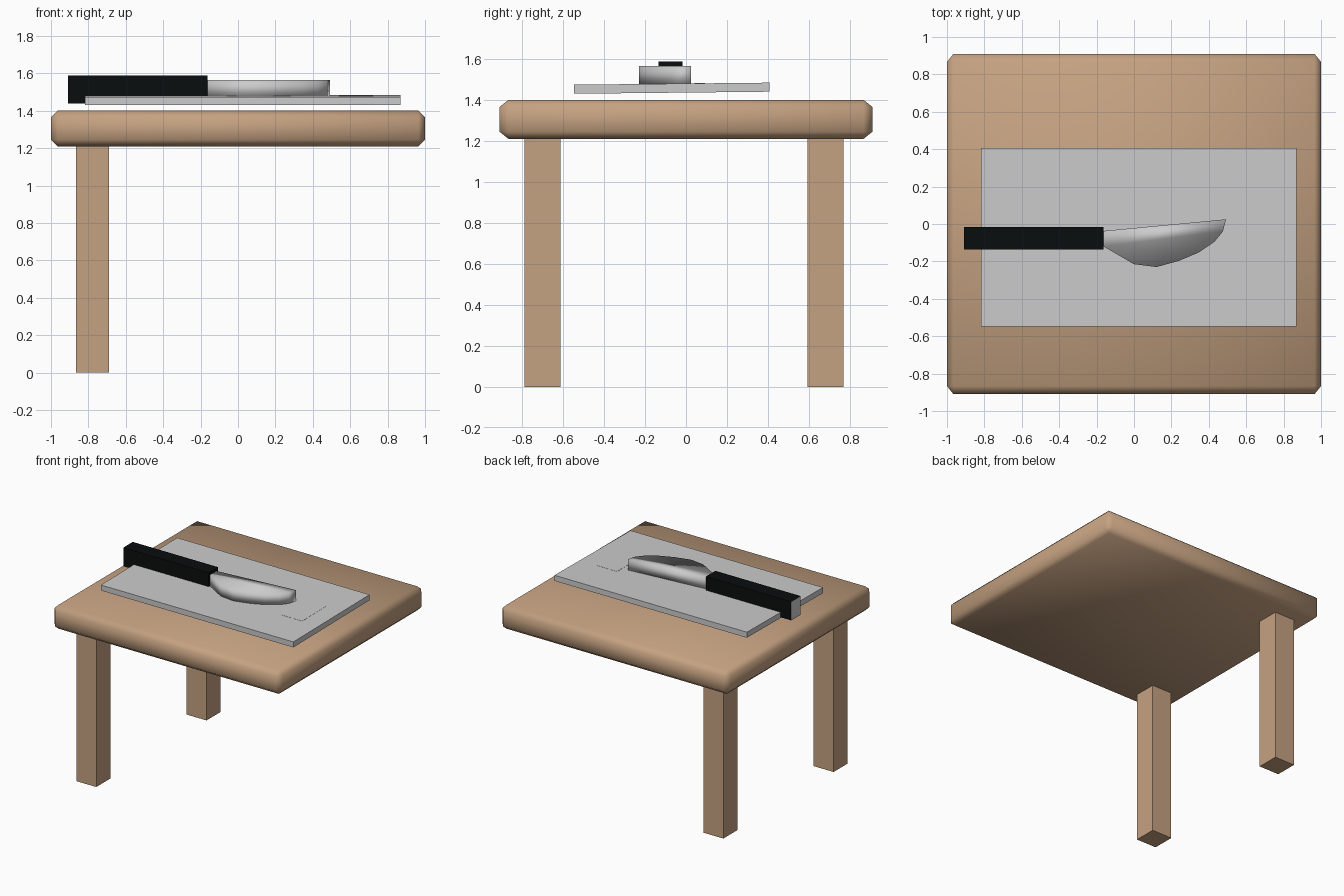
import bpy, bmesh
from mathutils import Matrix

if "Cube" in bpy.data.objects:
    bpy.data.objects.remove(bpy.data.objects["Cube"])


def material(name, rgb):
    m = bpy.data.materials.new(name)
    m.diffuse_color = (*rgb, 1)
    m.use_nodes = True
    m.node_tree.nodes["Principled BSDF"].inputs["Base Color"].default_value = m.diffuse_color
    return m


wood = material("wood", (0.56, 0.36, 0.22))
black = material("black", (0.003, 0.004, 0.004))
steel = material("steel", (0.8, 0.8, 0.8))


def finish(name, bm, mats=(), smooth=False):
    bmesh.ops.recalc_face_normals(bm, faces=bm.faces[:])
    for f in bm.faces:
        f.smooth = smooth
    me = bpy.data.meshes.new(name)
    bm.to_mesh(me)
    bm.free()
    for m in mats:
        me.materials.append(m)
    ob = bpy.data.objects.new(name, me)
    bpy.context.collection.objects.link(ob)
    return ob


def box(lo, hi):
    bm = bmesh.new()
    bmesh.ops.create_cube(bm, size=1)
    size = [b - a for a, b in zip(lo, hi)]
    mid = [(a + b) / 2 for a, b in zip(lo, hi)]
    bmesh.ops.transform(bm, matrix=Matrix.Translation(mid) @ Matrix.Diagonal((*size, 1)),
                        verts=bm.verts[:])
    return bm


# Table top with a single chamfer, shaded smooth
bm = box((-1, -0.73, 1.21), (1, 0.73, 1.40))
bmesh.ops.bevel(bm, geom=bm.edges[:], offset=0.035, segments=1, affect='EDGES')
bmesh.ops.scale(bm, vec=(1, 0.91 / 0.73, 1), verts=bm.verts[:])
finish("table_top", bm, [wood], True)

# Two legs on the left side
for name, y in (("front_leg", -0.70), ("back_leg", 0.68)):
    finish(name, box((-0.865, y - 0.088, 0), (-0.69, y + 0.088, 1.215)), [wood])

# Cutting board, slightly tilted, with a flush inlay
board = finish("cutting_board", box((-0.843, -0.477, -0.022), (0.843, 0.477, 0.022)))
inlay = finish("board_inlay", box((0.515, -0.158, 0.005), (0.697, 0.162, 0.023)))
for ob in (board, inlay):
    ob.location = (0.025, -0.07, 1.457)
    ob.rotation_euler.x = 0.0105

# Knife handle with a steel end cap
bm = box((-0.91, -0.135, 1.44), (-0.163, -0.017, 1.588))
bm.normal_update()
for f in bm.faces:
    f.material_index = 1 if f.normal.x < -0.9 else 0
finish("knife_handle", bm, [black, steel])

# Knife blade: plan outline extruded upwards, shaded smooth
outline = [(-0.163, -0.037), (-0.163, -0.12), (0.0, -0.215), (0.12, -0.23), (0.24, -0.197),
           (0.345, -0.153), (0.43, -0.095), (0.475, -0.04), (0.492, 0.025)]
bm = bmesh.new()
face = bm.faces.new([bm.verts.new((x, y, 1.475)) for x, y in outline])
ext = bmesh.ops.extrude_face_region(bm, geom=[face], use_keep_orig=True)
top = [v for v in ext["geom"] if isinstance(v, bmesh.types.BMVert)]
bmesh.ops.translate(bm, vec=(0, 0, 0.09), verts=top)
finish("knife_blade", bm, (), True)
